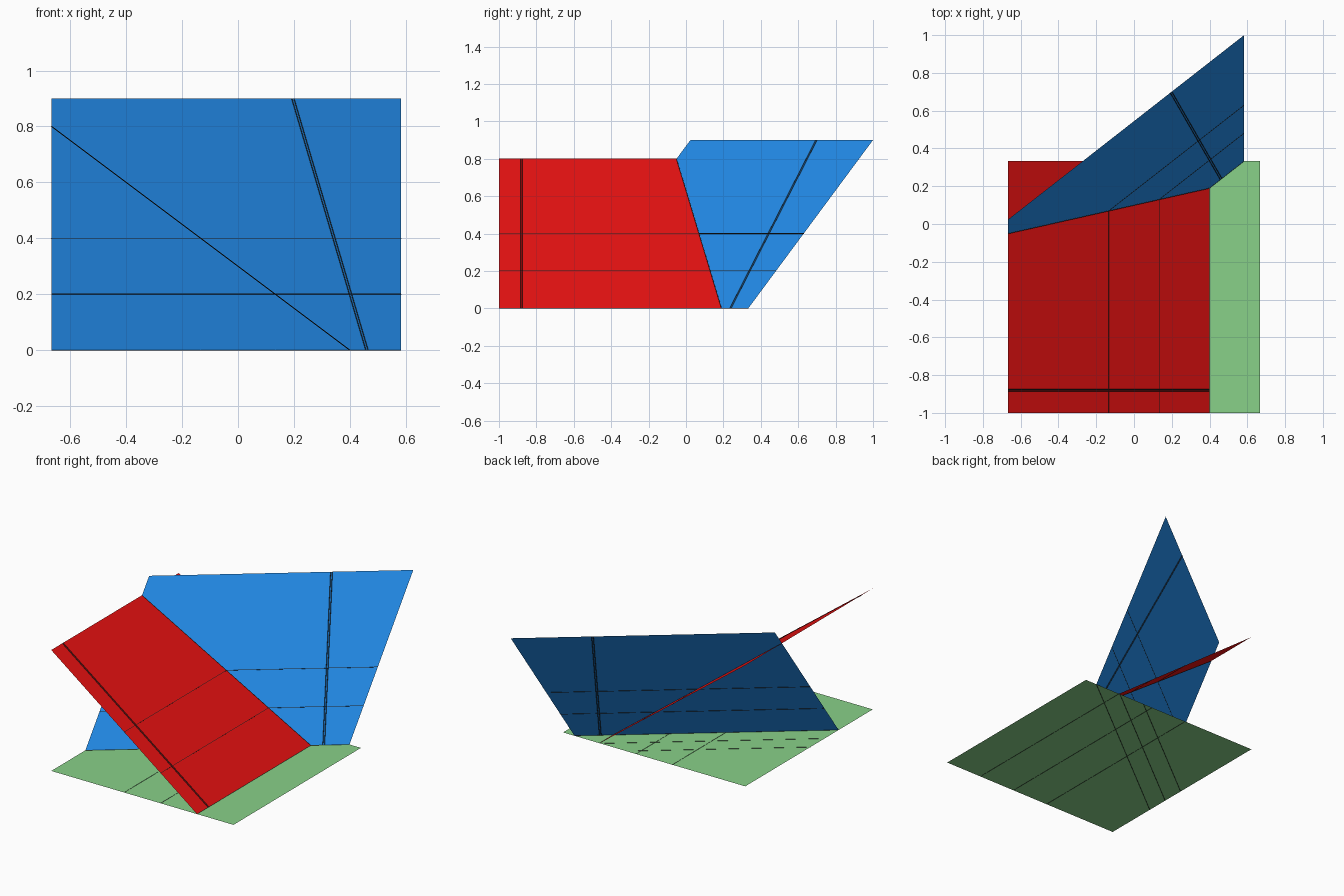
import bpy
from mathutils import Vector

if "Cube" in bpy.data.objects:
    bpy.data.objects.remove(bpy.data.objects["Cube"])


def material(name, color):
    m = bpy.data.materials.new(name)
    m.diffuse_color = (*color, 1)
    m.use_nodes = True
    m.node_tree.nodes["Principled BSDF"].inputs["Base Color"].default_value = m.diffuse_color
    return m


GREEN = material("green", (0.25, 0.64, 0.25))
BLUE = material("blue", (0.017, 0.27, 0.85))
RED = material("red", (0.83, 0.006, 0.006))
DARK = material("dark", (0.015, 0.015, 0.015))

L, R = -0.667, 0.583          # side edges of the blue plane
FRONT, BACK = -1.0, 0.333     # depth limits of ground and red plane


def on_blue(x, z):
    return Vector((x, 0.333 + 0.781 * (x - R) + 0.741 * z, z))


def on_red(x, y):
    return Vector((x, y, 0.75 * (0.4 - x)))


def sheet(name, corners, mat):
    me = bpy.data.meshes.new(name)
    me.from_pydata(corners, [], [range(len(corners))])
    me.materials.append(mat)
    ob = bpy.data.objects.new(name, me)
    bpy.context.collection.objects.link(ob)


def line(name, a, b, radius=0.0018):
    a, b = Vector(a), Vector(b)
    bpy.ops.mesh.primitive_cylinder_add(vertices=4, radius=radius,
                                        depth=(b - a).length, location=(a + b) / 2)
    ob = bpy.context.object
    ob.name = name
    ob.rotation_euler = (b - a).to_track_quat('Z', 'Y').to_euler()
    ob.data.materials.append(DARK)


# Three flat planes
sheet("ground_plane", [(-0.667, FRONT, 0), (0.667, FRONT, 0),
                       (0.667, BACK, 0), (-0.667, BACK, 0)], GREEN)
sheet("blue_plane", [on_blue(L, 0), on_blue(R, 0), on_blue(R, 0.9), on_blue(L, 0.9)], BLUE)
sheet("red_plane", [on_red(L, FRONT), on_red(0.4, FRONT),
                    on_red(0.4, BACK), on_red(L, BACK)], RED)

# Level lines on both sloping planes, with their ground projections
for i, z in enumerate((0.2, 0.4), 1):
    a, b = on_blue(L, z), on_blue(R, z)
    line(f"blue_level_line_{i}", a, b)
    end = a.lerp(b, min(1, (BACK - a.y) / (b.y - a.y)))
    line(f"blue_level_projection_{i}", (a.x, a.y, 0), (end.x, end.y, 0), 0.001)
    x = 0.4 - z / 0.75
    line(f"red_level_line_{i}", on_red(x, FRONT), on_red(x, BACK))
    line(f"red_level_projection_{i}", (x, FRONT, 0), (x, BACK, 0), 0.001)

# Traces on the ground and the meeting line of the sloping planes
line("blue_ground_trace", on_blue(L, 0), on_blue(R, 0), 0.001)
line("red_ground_trace", on_red(0.4, FRONT), on_red(0.4, BACK), 0.001)
line("meeting_line", on_blue(L, 0.8), on_blue(0.4, 0))

# Double steepest-slope lines
for i, d in enumerate((-0.004, 0.004), 1):
    line(f"blue_slope_line_{i}", on_blue(0.196 + d, 0.9), on_blue(0.461 + d, 0))
    line(f"red_slope_line_{i}", on_red(L, -0.88 + d), on_red(0.4, -0.88 + d))
